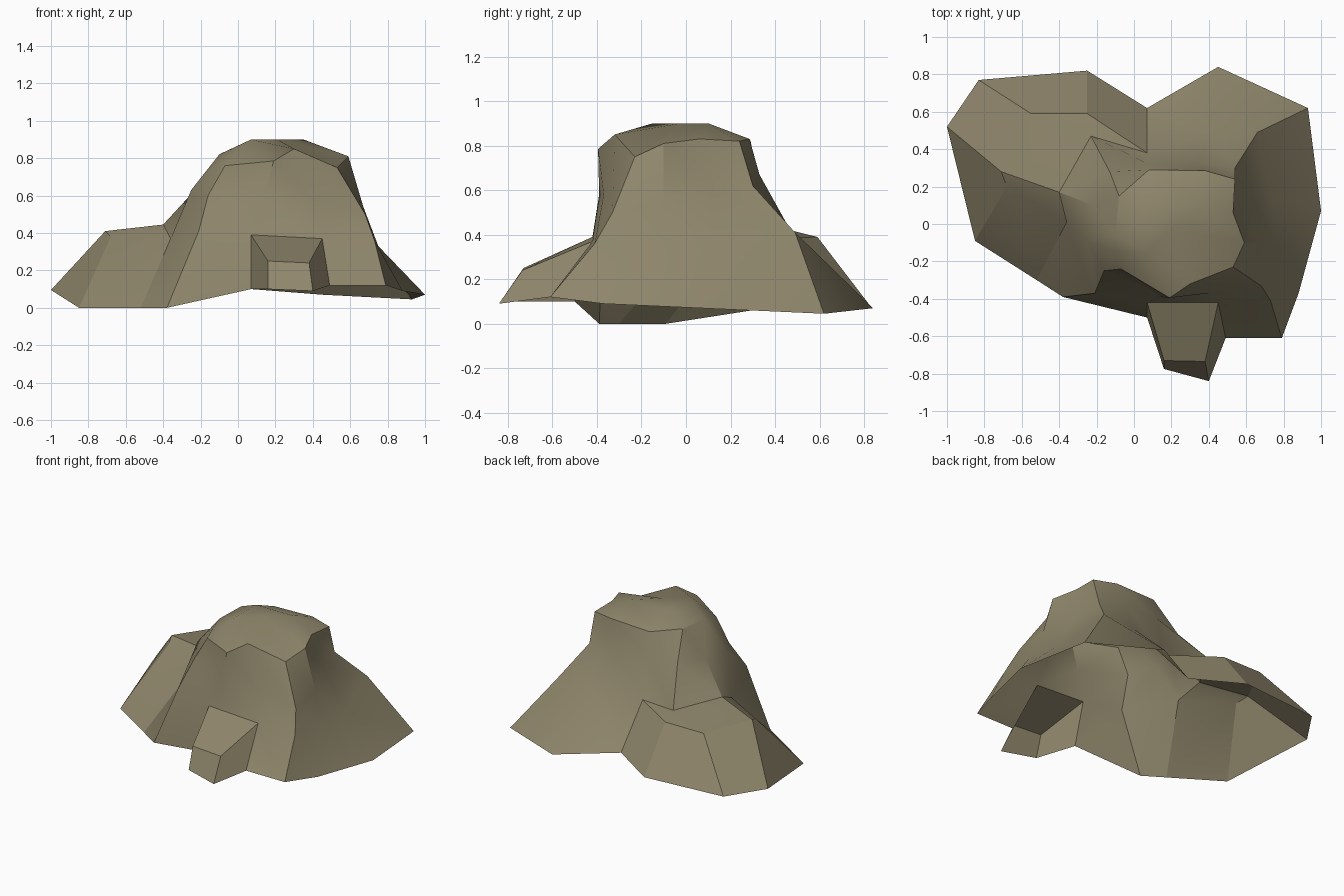
import bpy, bmesh, math

if "Cube" in bpy.data.objects:
    bpy.data.objects.remove(bpy.data.objects["Cube"])

rock = bpy.data.materials.new("brown_rock")
rock.diffuse_color = (0.27, 0.235, 0.145, 1)
rock.use_nodes = True
rock.node_tree.nodes["Principled BSDF"].inputs["Base Color"].default_value = rock.diffuse_color


def loft(name, rows, closed=False, holes=(), cap=False, angle=32):
    """Skin rows of points from top to bottom; repeated points collapse to triangles."""
    bm = bmesh.new()
    cache = {}

    def vert(p):
        if p not in cache:
            cache[p] = bm.verts.new(p)
        return cache[p]

    def face(points):
        pts = list(dict.fromkeys(points))
        if len(pts) > 2:
            bm.faces.new([vert(p) for p in pts])

    n = len(rows[0])
    for r in range(len(rows) - 1):
        for j in range(n if closed else n - 1):
            if (r, j) in holes:
                continue
            k = (j + 1) % n
            face([rows[r][j], rows[r + 1][j], rows[r + 1][k], rows[r][k]])
    if cap:
        face(rows[0])
    me = bpy.data.meshes.new(name)
    bm.to_mesh(me)
    bm.free()
    me.materials.append(rock)
    ob = bpy.data.objects.new(name, me)
    bpy.context.collection.objects.link(ob)
    bpy.ops.object.select_all(action='DESELECT')
    ob.select_set(True)
    bpy.context.view_layer.objects.active = ob
    bpy.ops.object.shade_smooth_by_angle(angle=math.radians(angle))
    return ob


# Main hill: rings start at the front left crease and run counter-clockwise
brow = [(-.07, -.24, .76), (.19, -.395, .785), (.30, -.32, .85), (.53, -.23, .75),
        (.59, -.10, .81), (.53, .06, .83), (.54, .24, .82), (.38, .285, .83),
        (.08, .29, .82), (-.08, .15, .83), (-.10, -.06, .82), (-.09, -.15, .79)]
upper = [(-.16, -.25, .60), (.14, -.39, .58), (.40, -.37, .58), (.68, -.33, .50),
         (.67, -.10, .54), (.57, .10, .62), (.54, .30, .62), (.34, .33, .67),
         (.08, .32, .67), (-.13, .28, .65), (-.22, .10, .64), (-.25, -.09, .63)]
lower = [(-.21, -.37, .41), (.07, -.42, .39), (.45, -.42, .37), (.73, -.41, .36),
         (.75, -.15, .33), (.74, .13, .31), (.66, .49, .41), (.40, .48, .40),
         (.07, .38, .38), (-.23, .47, .42), (-.40, .17, .445), (-.36, .01, .37)]
foot = [(-.38, -.39, 0), (.07, -.50, .10), (.49, -.61, .12), (.79, -.61, .12),
        (.88, -.37, .09), (1.0, .07, .07), (.93, .62, .045), (.45, .84, .07),
        (.07, .62, .10), lower[9], lower[10], (-.52, -.30, 0)]
# Summit is a small triangle with a diagonal ridge on its front right side
s1, s2, s3, m = (.07, -.15, .90), (.35, .10, .90), (.07, .10, .90), (.21, -.025, .90)
summit = [s1, s1, m, m, s2, s2, s2, s2, s3, s3, s1, s1]
loft("main_hill", [summit, brow, upper, lower, foot], closed=True, cap=True,
     holes={(3, 1), (3, 8), (3, 9), (3, 10)})

# Low side lobe, joined to the lower ring of the hill
a, b, c, d = lower[8:12]
loft("side_lobe", [
    [a, b, b, c, d, d],
    [a, (-.25, .59, .39), (-.55, .59, .39), (-.71, .28, .41), (-.68, .20, .38), d],
    [foot[8], (-.25, .82, .09), (-.83, .77, .09), (-1.0, .52, .095), (-.85, -.09, 0), foot[11]]],
    angle=18)

# Front block jutting out of the hill
p, q = lower[1:3]
loft("front_block", [
    [p, p, q, q],
    [p, (.16, -.73, .25), (.38, -.735, .24), q],
    [foot[1], (.16, -.775, .10), (.40, -.84, .09), foot[2]]])
